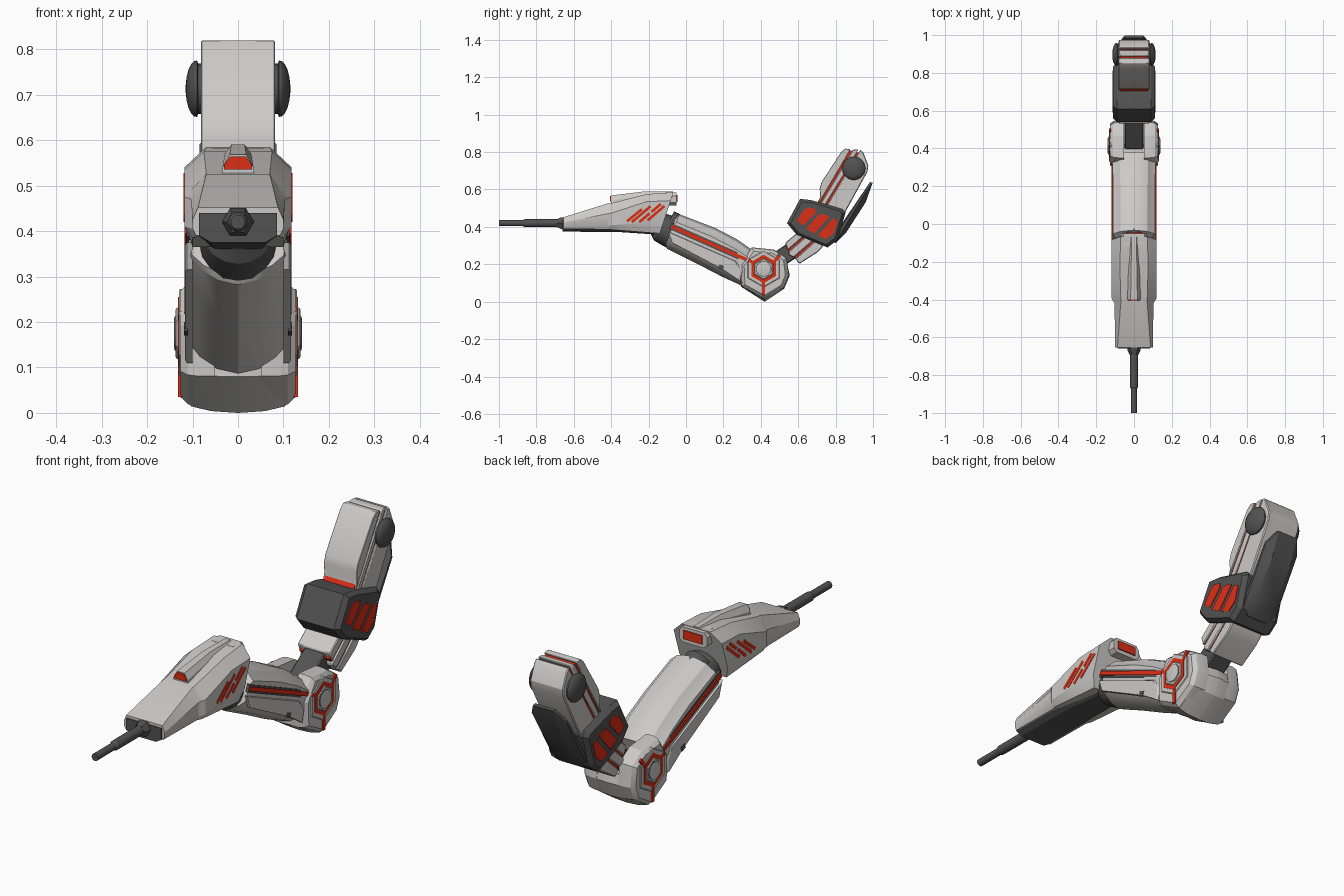
import bpy, bmesh, math
from mathutils import Vector


def material(name, rgb):
    m = bpy.data.materials.new(name)
    m.diffuse_color = (*rgb, 1)
    return m


LIGHT = material("light_grey", (0.60, 0.59, 0.57))
DARK = material("dark_grey", (0.085, 0.085, 0.085))
RED = material("red", (0.72, 0.028, 0.008))


def finish(name, bm, mat, bevel=0.0):
    bmesh.ops.recalc_face_normals(bm, faces=bm.faces)
    me = bpy.data.meshes.new(name)
    bm.to_mesh(me)
    bm.free()
    me.materials.append(mat)
    for p in me.polygons:
        p.use_smooth = True
    me.set_sharp_from_angle(angle=math.radians(24))
    ob = bpy.data.objects.new(name, me)
    bpy.context.collection.objects.link(ob)
    if bevel:
        mod = ob.modifiers.new("bevel", "BEVEL")
        mod.width, mod.segments, mod.limit_method = bevel, 1, "ANGLE"
        mod.angle_limit = math.radians(40)
    return ob


def add_skin(bm, rings):
    """Join closed rings of equal length and cap both ends."""
    vs = [[bm.verts.new(p) for p in r] for r in rings]
    n = len(vs[0])
    for a, b in zip(vs, vs[1:]):
        for i in range(n):
            j = (i + 1) % n
            bm.faces.new((a[i], a[j], b[j], b[i]))
    bm.faces.new(vs[0])
    bm.faces.new(vs[-1])


def skin(name, rings, mat, bevel=0.0):
    bm = bmesh.new()
    add_skin(bm, rings)
    return finish(name, bm, mat, bevel)


def rings_x(pts, steps):
    """Copies of a side profile at each (x, scale) about its middle."""
    cy = (min(p[0] for p in pts) + max(p[0] for p in pts)) / 2
    cz = (min(p[1] for p in pts) + max(p[1] for p in pts)) / 2
    return [[(x, cy + (y - cy) * s, cz + (z - cz) * s) for y, z in pts] for x, s in steps]


def block(name, pts, steps, mat, bevel=0.0):
    """Side profile spanning both sides; steps run from the middle outward."""
    both = [(-x, s) for x, s in reversed(steps)] + list(steps)
    return skin(name, rings_x(pts, both), mat, bevel)


def side_pair(name, polys, steps, mat, bevel=0.0):
    """Profiles built on the right side and mirrored to the left."""
    bm = bmesh.new()
    for pts in polys:
        for sx in (1, -1):
            add_skin(bm, rings_x(pts, [(sx * x, s) for x, s in steps]))
    return finish(name, bm, mat, bevel)


def stroke(p, q, w):
    d = Vector((q[0] - p[0], q[1] - p[1])).normalized() * (w / 2)
    return [(p[0] - d.y, p[1] + d.x), (q[0] - d.y, q[1] + d.x),
            (q[0] + d.y, q[1] - d.x), (p[0] + d.y, p[1] - d.x)]


def ngon(cy, cz, r, n, start=90):
    return [(cy + r * math.cos(math.radians(start) + 2 * math.pi * i / n),
             cz + r * math.sin(math.radians(start) + 2 * math.pi * i / n)) for i in range(n)]


def tube(name, a, b, stations, n, mat):
    """Round part from a to b; stations are (fraction, radius)."""
    a, b = Vector(a), Vector(b)
    d = (b - a).normalized()
    s, t = Vector((1, 0, 0)), d.cross(Vector((1, 0, 0)))
    rings = [[a.lerp(b, f) + r * (s * math.cos(2 * math.pi * i / n) + t * math.sin(2 * math.pi * i / n))
              for i in range(n)] for f, r in stations]
    return skin(name, rings, mat)


def mirror_ring(half, y0, shear=0.0):
    full = half + [(-x, z) for x, z in reversed(half)]
    return [(x, y0 + (z - half[0][1]) * shear, z) for x, z in full]


# Barrel and collar
tube("barrel", (0, -1, 0.42), (0, -0.6, 0.42),
     [(0, 0.016), (0.32, 0.016), (0.34, 0.021), (1, 0.022)], 16, DARK)
tube("barrel_collar", (0, -0.69, 0.42), (0, -0.62, 0.42), [(0, 0.025), (0.3, 0.035), (1, 0.035)], 6, DARK)

# Gun body: sheared rear end, thin nose
skin("gun_body", [
    mirror_ring([(0.092, 0.39), (0.1, 0.405), (0.1, 0.425), (0.088, 0.452)], -0.655),
    mirror_ring([(0.092, 0.387), (0.1, 0.405), (0.103, 0.47), (0.07, 0.525)], -0.42),
    mirror_ring([(0.1, 0.385), (0.118, 0.41), (0.118, 0.475), (0.07, 0.528)], -0.395),
    mirror_ring([(0.1, 0.37), (0.118, 0.42), (0.118, 0.535), (0.075, 0.575)], -0.21),
    mirror_ring([(0.1, 0.365), (0.118, 0.42), (0.118, 0.54), (0.07, 0.585)], -0.14, 0.33)], LIGHT)
skin("gun_underside", [
    mirror_ring([(0.06, 0.375), (0.086, 0.39), (0.086, 0.44)], -0.66),
    mirror_ring([(0.06, 0.372), (0.09, 0.39), (0.09, 0.45)], -0.35),
    mirror_ring([(0.05, 0.36), (0.08, 0.38), (0.08, 0.45)], -0.17)], DARK)
skin("gun_top_ridge", [
    mirror_ring([(0.036, 0.515), (0.034, 0.54), (0.018, 0.568)], -0.40),
    mirror_ring([(0.03, 0.55), (0.029, 0.57), (0.015, 0.590)], -0.22),
    mirror_ring([(0.02, 0.57), (0.019, 0.58), (0.012, 0.589)], -0.07)], LIGHT)
skin("gun_sight", [mirror_ring([(0.031, 0.535), (0.030, 0.547), (0.017, 0.564)], y)
                   for y in (-0.405, -0.398)], RED)
skin("gun_rear_box", [mirror_ring([(0.05, 0.515), (0.068, 0.53), (0.068, 0.565), (0.055, 0.583)], y)
                      for y in (-0.11, -0.05)], LIGHT)
skin("gun_rear_light", [mirror_ring([(0.046, 0.532), (0.046, 0.57)], y) for y in (-0.052, -0.045)], RED)
side_pair("gun_side_slots",
          [stroke(p, q, 0.014) for p, q in [((-0.315, 0.43), (-0.235, 0.495)), ((-0.29, 0.425), (-0.19, 0.51)),
                                            ((-0.25, 0.425), (-0.195, 0.472)), ((-0.185, 0.48), (-0.135, 0.522)),
                                            ((-0.205, 0.435), (-0.115, 0.512))]],
          [(0.114, 1), (0.1195, 1)], RED)

# Wrist joint between gun and arm
tube("wrist_joint", (0, -0.165, 0.41), (0, -0.04, 0.355),
     [(0, 0.055), (0.2, 0.078), (0.6, 0.085), (1, 0.085)], 16, DARK)
tube("wrist_disc", (0, -0.09, 0.43), (0, -0.03, 0.40), [(0, 0.06), (1, 0.06)], 16, DARK)

# Main arm: rounded section carried along the arm
half = [(0, 0), (0.045, 0.06), (0.08, 0.17), (0.108, 0.33), (0.11, 0.76),
        (0.092, 0.83), (0.072, 0.93), (0.035, 0.99)]
rings = []
for by, bz, ty, tz, k in [(-0.11, 0.30, -0.058, 0.445, 0.94), (-0.10, 0.282, -0.035, 0.47, 1),
                          (0.05, 0.208, 0.16, 0.395, 1), (0.19, 0.135, 0.275, 0.335, 1.02),
                          (0.31, 0.08, 0.38, 0.26, 1.06)]:
    full = half + [(-x, t) for x, t in reversed(half[1:])]
    rings.append([(x * k, by + (ty - by) * t, bz + (tz - bz) * t) for x, t in full])
skin("main_arm", rings, LIGHT)
side_pair("arm_groove", [stroke((-0.085, 0.405), (0.33, 0.222), 0.034)], [(0.1, 1), (0.113, 1)], DARK)
side_pair("arm_stripe", [stroke((-0.08, 0.403), (0.36, 0.209), 0.018)], [(0.11, 1), (0.118, 1)], RED)
side_pair("arm_side_panel", [[(-0.095, 0.375), (0.27, 0.215), (0.30, 0.16), (0.29, 0.11), (0.2, 0.17),
                              (-0.075, 0.315)]], [(0.1, 1), (0.112, 1), (0.117, 0.95)], LIGHT)
side_pair("arm_vent", [stroke((0.175, 0.19), (0.2, 0.18), 0.022)], [(0.11, 1), (0.119, 1)], DARK)

# Elbow: full-width lower body and two cheeks with a slot between them
block("elbow_body", [(0.295, 0.08), (0.42, 0.0), (0.525, 0.07), (0.555, 0.14), (0.545, 0.185), (0.42, 0.2),
                     (0.30, 0.20)], [(0.001, 1), (0.06, 0.96), (0.105, 0.85)], LIGHT)
side_pair("elbow_cheek", [[(0.295, 0.08), (0.42, 0.012), (0.525, 0.075), (0.552, 0.14), (0.54, 0.235),
                           (0.47, 0.28), (0.35, 0.292), (0.29, 0.2)]],
          [(0.052, 0.99), (0.085, 0.99), (0.11, 0.95), (0.126, 0.84)], LIGHT)
EY, EZ = 0.415, 0.175
side_pair("elbow_frame", [ngon(EY, EZ, 0.098, 6)], [(0.11, 1), (0.127, 1), (0.13, 0.96)], LIGHT)
side_pair("elbow_red_ring", [ngon(EY, EZ, 0.076, 6)], [(0.126, 1), (0.1325, 1)], RED)
arms = [stroke((EY, EZ - 0.05), (EY, 0.035), 0.016),
        stroke((EY + 0.05, EZ + 0.03), (0.5, 0.25), 0.016),
        stroke((EY - 0.05, EZ + 0.03), (0.335, 0.222), 0.016)]
side_pair("elbow_red_lines", arms, [(0.123, 1), (0.1318, 1)], RED)
side_pair("elbow_hub", [ngon(EY, EZ, 0.057, 6)], [(0.12, 1), (0.134, 1), (0.137, 0.92)], LIGHT)
side_pair("elbow_hub_groove", [ngon(EY, EZ, 0.042, 20)], [(0.13, 1), (0.1375, 1)], DARK)
side_pair("elbow_hub_cap", [ngon(EY, EZ, 0.038, 20)], [(0.13, 1), (0.139, 1), (0.141, 0.8)], LIGHT)

# Dark link out of the elbow
block("elbow_link", stroke((0.42, 0.175), (0.62, 0.31), 0.09), [(0.05, 1)], DARK, 0.006)

# Lower forearm: three light layers over a red core
block("lower_forearm_core", stroke((0.567, 0.253), (0.68, 0.36), 0.10), [(0.074, 1)], RED)
for nm, pts in [("front", [(0.53, 0.315), (0.59, 0.365), (0.66, 0.42), (0.66, 0.375), (0.545, 0.277)]),
                ("middle", [(0.548, 0.268), (0.668, 0.372), (0.70, 0.345), (0.576, 0.236), (0.55, 0.25)]),
                ("rear", [(0.583, 0.229), (0.706, 0.338), (0.75, 0.33), (0.725, 0.285), (0.70, 0.262),
                          (0.607, 0.203)])]:
    block("lower_forearm_" + nm, pts, [(0.081, 1)], LIGHT, 0.004)


# Upper forearm uses tilted coordinates: u across, v along
def tilt(u, v):
    return (0.70 + 0.857 * u + 0.515 * v, 0.42 - 0.515 * u + 0.857 * v)


def tilted(pts):
    return [tilt(*p) for p in pts]


block("forearm_core", tilted([(-0.055, 0), (-0.055, 0.42), (-0.03, 0.432), (0.01, 0.44), (0.01, 0)]),
      [(0.074, 1)], RED)
for nm, pts in [("front", [(-0.05, 0.10), (-0.058, 0.13), (-0.082, 0.165), (-0.092, 0.2), (-0.085, 0.393),
                           (-0.076, 0.42), (-0.05, 0.43), (-0.046, 0.10)]),
                ("middle", [(-0.038, 0), (-0.038, 0.435), (-0.012, 0.452), (-0.012, 0)]),
                ("rear", [(-0.003, 0), (-0.003, 0.457), (0.02, 0.45), (0.076, 0.407), (0.09, 0.375),
                          (0.1, 0.13), (0.09, 0)])]:
    block("forearm_" + nm, tilted(pts), [(0.081, 1)], LIGHT, 0.004)

# Cuff with red windows
block("cuff", [(0.61, 0.55), (0.54, 0.42), (0.59, 0.36), (0.757, 0.29), (0.81, 0.33), (0.853, 0.476),
               (0.837, 0.495), (0.67, 0.543)], [(0.09, 1), (0.11, 0.88)], DARK)
side_pair("cuff_windows", [tilted(p) for p in [
    [(-0.1, -0.045), (-0.095, 0.03), (-0.08, 0.05), (-0.045, 0.062), (-0.035, 0.04), (-0.055, -0.048)],
    [(-0.035, -0.055), (-0.015, 0.045), (0.005, 0.06), (0.04, 0.065), (0.018, -0.055)],
    [(0.037, -0.055), (0.06, 0.064), (0.088, 0.07), (0.105, 0.0), (0.085, -0.048)]]],
    [(0.105, 1), (0.1135, 1)], RED)

# Dark back shell
bm = bmesh.new()
for x, u, v in [(0.05, 0.144, 0.339), (0.05, 0.13, 0.335), (0.085, 0.128, 0.275), (0.085, 0.138, 0.27),
                (0.085, 0.122, 0.0), (0.085, 0.138, 0.0), (0.05, 0.166, 0.23), (0.05, 0.160, 0.04),
                (0.05, 0.14, -0.04), (0.05, 0.11, -0.04)]:
    for sx in (1, -1):
        bm.verts.new((sx * x, *tilt(u, v)))
bmesh.ops.convex_hull(bm, input=bm.verts)
finish("back_shell", bm, DARK)

# Domed pivot caps at the top
cy, cz = 0.897, 0.713
side_pair("pivot_cap", [ngon(cy, cz, 0.062, 28)],
          [(0.07, 0.9), (0.088, 0.9), (0.09, 1), (0.096, 0.98), (0.103, 0.87), (0.109, 0.68),
           (0.113, 0.42), (0.115, 0.15)], DARK)
